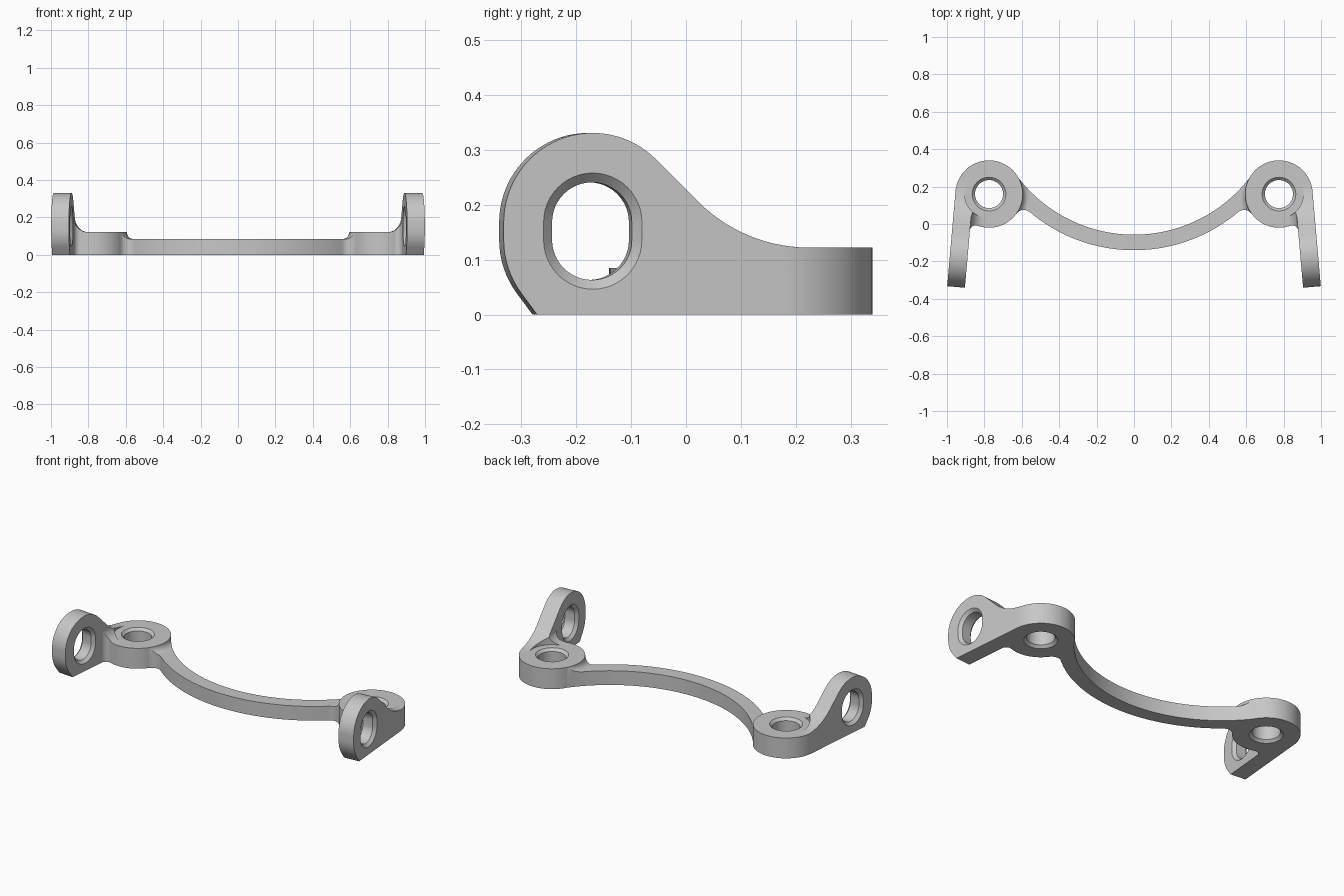
import bpy, bmesh
from math import sin, cos, pi, radians, degrees, atan2, sqrt
from mathutils import Matrix, Vector

if "Cube" in bpy.data.objects:
    bpy.data.objects.remove(bpy.data.objects["Cube"], do_unlink=True)

GREY = (0.57, 0.57, 0.57, 1)
grey = bpy.data.materials.new("plain_grey")
grey.use_nodes = True
grey.diffuse_color = GREY
grey.node_tree.nodes["Principled BSDF"].inputs["Base Color"].default_value = GREY

# Main sizes
BOSS = Vector((0.775, 0.16))
HUB = Vector((0, 0.723))
BOSS_R, BOSS_H = 0.18, 0.122
ARM_IN = 0.085
LUG_S, LUG_R = -0.347, 0.163


def arc(c, r, a0, a1, n):
    """Points on a circular arc, angles in degrees."""
    steps = [radians(a0 + (a1 - a0) * i / n) for i in range(n + 1)]
    return [(c[0] + r * cos(a), c[1] + r * sin(a)) for a in steps]


def loft(name, rings, ring_shaped=False):
    """Solid through rings of equal point counts, capped or closed on itself."""
    bm = bmesh.new()
    loops = [[bm.verts.new(p) for p in ring] for ring in rings]
    n = len(loops[0])
    pairs = list(zip(loops, loops[1:]))
    if ring_shaped:
        pairs.append((loops[-1], loops[0]))
    else:
        bm.faces.new(loops[0][::-1])
        bm.faces.new(loops[-1])
    for a, b in pairs:
        for i in range(n):
            j = (i + 1) % n
            bm.faces.new((a[i], a[j], b[j], b[i]))
    bmesh.ops.recalc_face_normals(bm, faces=bm.faces[:])
    mesh = bpy.data.meshes.new(name)
    bm.to_mesh(mesh)
    bm.free()
    ob = bpy.data.objects.new(name, mesh)
    bpy.context.collection.objects.link(ob)
    return ob


def prism_z(name, pts, lo, hi):
    return loft(name, [[(x, y, z) for x, y in pts] for z in (lo, hi)])


def combine(ob, cutter, operation):
    """Bake one boolean into ob and remove the cutter."""
    cutter.hide_render = True
    mod = ob.modifiers.new("cut", 'BOOLEAN')
    mod.operation, mod.solver, mod.object = operation, 'EXACT', cutter
    bpy.context.view_layer.update()
    graph = bpy.context.evaluated_depsgraph_get()
    mesh = bpy.data.meshes.new_from_object(ob.evaluated_get(graph))
    ob.modifiers.clear()
    ob.data = mesh
    bpy.data.objects.remove(cutter, do_unlink=True)


def finish(ob):
    ob.data.materials.clear()
    ob.data.materials.append(grey)
    ob.data.shade_smooth()
    ob.data.set_sharp_from_angle(angle=radians(30))


# Side bracket plan: round boss, straight arm and the corner fillet between them
f = 0.03
fx = ARM_IN - f
fy = -sqrt((BOSS_R + f) ** 2 - fx ** 2)
plan = [(ARM_IN, -0.6), (BOSS_R, -0.6)]
plan += arc((0, 0), BOSS_R, 0, 360 + degrees(atan2(fy, fx)), 64)
plan += arc((fx, fy), f, degrees(atan2(-fy, -fx)), 0, 8)[1:]
bracket = prism_z("left_bracket", plan, -0.1, 0.5)

# Side profile: low boss, concave sweep, rounded lug, slanted toe
side = [(-0.449, 0), (0.4, 0), (0.4, BOSS_H)]
side += arc((0.049, 0.41), 0.288, 270, 225, 14)
side += arc((LUG_S, 0.168), LUG_R, 45, 180, 32)
side += arc((LUG_S, 0.136), LUG_R, 180, 216.6, 8)
combine(bracket, loft("profile", [[(x, s, z) for s, z in side] for x in (-0.4, 0.4)]), 'INTERSECT')

# Space above the boss, with a fillet running up the inner arm face
top, g = BOSS_H + 0.0001, 0.07
space = [(-0.4, 0.6), (-0.4, top)] + arc((ARM_IN - g, top + g), g, 270, 360, 12) + [(ARM_IN, 0.6)]
combine(bracket, loft("space", [[(x, s, z) for x, z in space] for s in (-0.7, 0.7)]), 'DIFFERENCE')

# Round clearance around the boss hole
combine(bracket, prism_z("clearance", arc((0, 0), 0.13, 0, 354, 59), top, 0.6), 'DIFFERENCE')

# Chamfered boss hole
rings = []
for z, r in ((-0.01, 0.1), (0.015, 0.075), (BOSS_H - 0.015, 0.075), (BOSS_H + 0.01, 0.1)):
    rings.append([(x, y, z) for x, y in arc((0, 0), r, 0, 354, 59)])
combine(bracket, loft("boss_hole", rings), 'DIFFERENCE')

# Chamfered slot through the lug
rings = []
for x, r in ((0.075, 0.1), (0.102, 0.073), (0.163, 0.073), (0.19, 0.1)):
    slot = arc((LUG_S, 0.168), r, 0, 180, 24) + arc((LUG_S, 0.136), r, 180, 360, 24)
    rings.append([(x, s, z) for s, z in slot])
combine(bracket, loft("slot", rings), 'DIFFERENCE')

# Place the left bracket and mirror it to the right
bracket.data.transform(Matrix.Translation((BOSS.x, BOSS.y, 0)) @ Matrix.Rotation(radians(5), 4, 'Z'))
mirrored = bracket.data.copy()
mirrored.transform(Matrix.Scale(-1, 4, (1, 0, 0)))
mirrored.flip_normals()
right = bpy.data.objects.new("right_bracket", mirrored)
bpy.context.collection.objects.link(right)


def bridge_edge(radius, sign, f=0.05):
    """Half of one bridge edge, then its fillet onto the boss."""
    d1, d2 = radius + sign * f, BOSS_R + f
    gap = BOSS - HUB
    d = gap.length
    a = (d1 * d1 - d2 * d2 + d * d) / (2 * d)
    h = sqrt(max(d1 * d1 - a * a, 0))
    u = gap / d
    out = u * a + Vector((u.y, -u.x)) * h
    c = HUB + out
    v1, v2 = -out * sign, BOSS - c
    a1, a2 = atan2(v1.y, v1.x), atan2(v2.y, v2.x)
    turn = (a2 - a1 + pi) % (2 * pi) - pi
    edge = arc(HUB, radius, -90, degrees(atan2(out.y, out.x)), 32)
    return edge + arc(c, f, degrees(a1), degrees(a1 + turn), 8)[1:]


# Left half of the curved bridge, running into the boss
outline = bridge_edge(0.863, 1) + [(BOSS.x - 0.1, BOSS.y)] + bridge_edge(0.78, -1)[::-1]
bridge = prism_z("curved_bridge", outline, 0, 0.3)

# Trim its height, curving it up to the boss top
thick = 0.085
r = BOSS_H - thick
trim = [(BOSS_R - 0.001, -0.1), (1.2, -0.1), (1.2, thick)]
trim += arc((BOSS_R + r, BOSS_H), r, 270, 180, 8) + [(BOSS_R - 0.001, BOSS_H)]
turns = [2 * pi * i / 72 for i in range(72)]
rings = [[(BOSS.x + q * cos(a), BOSS.y + q * sin(a), z) for q, z in trim] for a in turns]
combine(bridge, loft("trim", rings, ring_shaped=True), 'INTERSECT')

# Open the middle end and mirror the half into one bridge
bm = bmesh.new()
bm.from_mesh(bridge.data)
caps = [face for face in bm.faces if all(abs(v.co.x) < 0.0001 for v in face.verts)]
bmesh.ops.delete(bm, geom=caps, context='FACES')
bmesh.ops.mirror(bm, geom=bm.verts[:] + bm.edges[:] + bm.faces[:], matrix=Matrix.Identity(4),
                 merge_dist=0.0001, axis='X')
bmesh.ops.recalc_face_normals(bm, faces=bm.faces[:])
bm.to_mesh(bridge.data)
bm.free()

for ob in (bracket, right, bridge):
    finish(ob)
